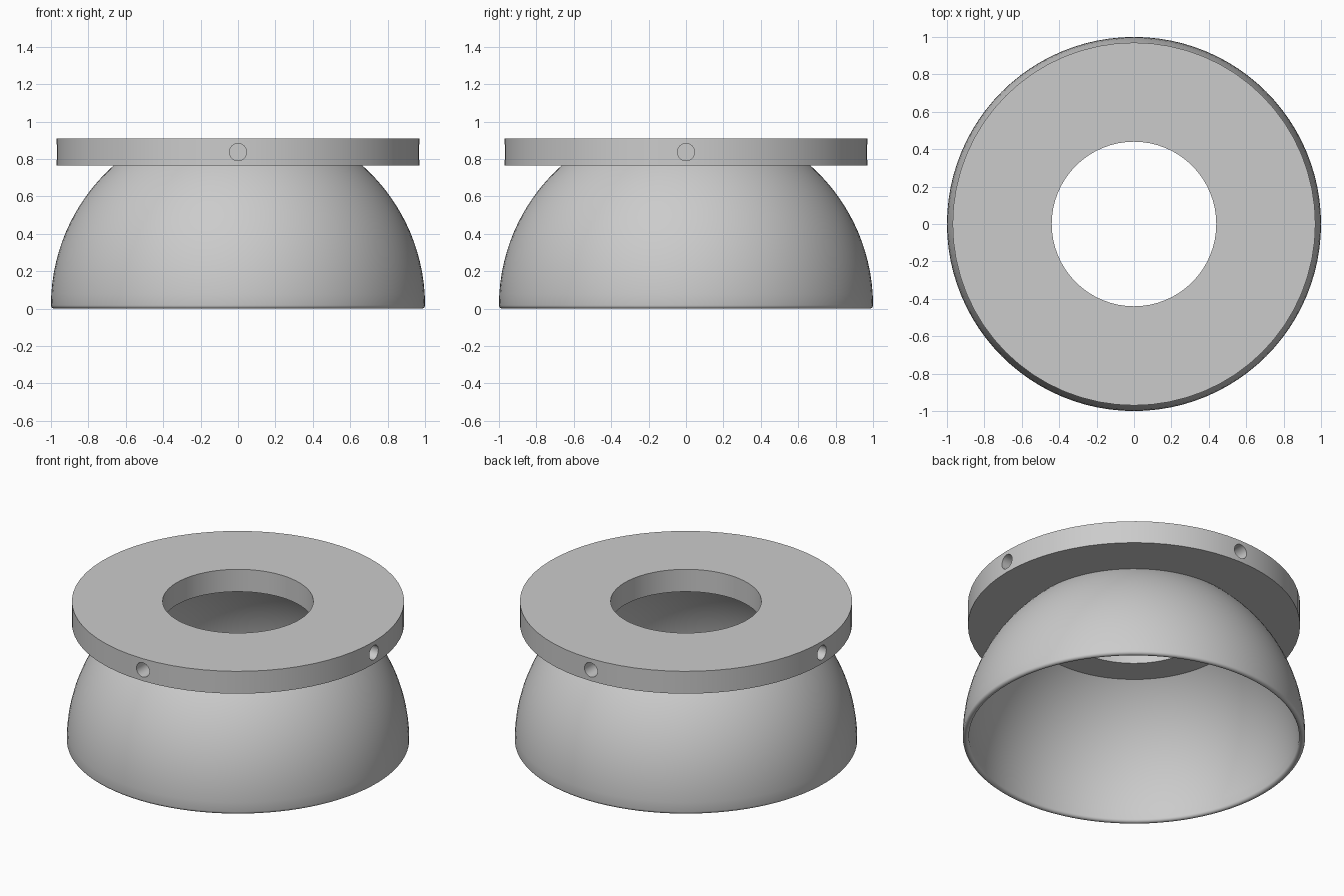
import bpy
from math import sin, cos, pi, radians
from mathutils import Matrix, Vector
import bmesh

default = bpy.data.objects.get("Cube")
if default:
    bpy.data.objects.remove(default, do_unlink=True)

# One plain grey finish
grey = bpy.data.materials.new("light_grey")
grey.use_nodes = True
colour = (0.6, 0.6, 0.6, 1)
grey.diffuse_color = colour
grey.node_tree.nodes["Principled BSDF"].inputs["Base Color"].default_value = colour


def add_object(name, bm):
    bmesh.ops.recalc_face_normals(bm, faces=bm.faces)
    mesh = bpy.data.meshes.new(name)
    bm.to_mesh(mesh)
    bm.free()
    mesh.materials.append(grey)
    obj = bpy.data.objects.new(name, mesh)
    bpy.context.collection.objects.link(obj)
    return obj


def lathe(name, profile, steps):
    """Spin a closed (radius, height) profile around z."""
    bm = bmesh.new()
    verts = [bm.verts.new((r, 0, z)) for r, z in profile]
    edges = [bm.edges.new((v, verts[i - 1])) for i, v in enumerate(verts)]
    bmesh.ops.spin(bm, geom=verts + edges, cent=(0, 0, 0), axis=(0, 0, 1),
                   angle=2 * pi, steps=steps, use_merge=True)
    bmesh.ops.remove_doubles(bm, verts=bm.verts, dist=0.0001)
    return add_object(name, bm)


def smooth(obj):
    bpy.ops.object.select_all(action="DESELECT")
    obj.select_set(True)
    bpy.context.view_layer.objects.active = obj
    bpy.ops.object.shade_smooth_by_angle(angle=radians(30))


def arc(a, b, base, top, count=20):
    """Elliptical wall from the base up to the given height."""
    heights = [base + (top - base) * sin(i / count * pi / 2) for i in range(count + 1)]
    return [(a * (1 - ((z - base) / b) ** 2) ** 0.5, z) for z in heights]


# Thin open dome with a rounded bottom lip
LIP = 0.018
lip = [(0.982 + LIP * cos(t), LIP - LIP * sin(t))
       for t in (pi * i / 8 for i in range(1, 8))]
outer = arc(1.0, 1.0, LIP, 0.77)
inner = arc(0.964, 0.985, LIP, 0.77)
dome = lathe("dome_shell", outer + inner[::-1] + lip[::-1], 96)

# Flat collar ring on top of the dome
BOTTOM, TOP = 0.765, 0.909
collar = lathe("collar_ring",
               [(0.44, BOTTOM), (0.97, BOTTOM), (0.97, TOP), (0.44, TOP)], 64)

# Four blind screw holes drilled radially into the collar
DEPTH = 0.3
bm = bmesh.new()
for i in range(4):
    turn = Matrix.Rotation(i * pi / 2, 4, "Z")
    place = Matrix.Translation(Vector((1.0 - DEPTH / 2, 0, (BOTTOM + TOP) / 2)))
    tilt = Matrix.Rotation(pi / 2, 4, "Y")
    bmesh.ops.create_cone(bm, cap_ends=True, segments=32, radius1=0.046,
                          radius2=0.046, depth=DEPTH, matrix=turn @ place @ tilt)
drill = add_object("screw_hole_cutter", bm)
drill.hide_render = True

cut = collar.modifiers.new("screw_holes", "BOOLEAN")
cut.operation = "DIFFERENCE"
cut.solver = "EXACT"
cut.object = drill
bpy.context.view_layer.objects.active = collar
bpy.ops.object.modifier_apply(modifier=cut.name)
bpy.data.objects.remove(drill, do_unlink=True)

smooth(dome)
smooth(collar)
